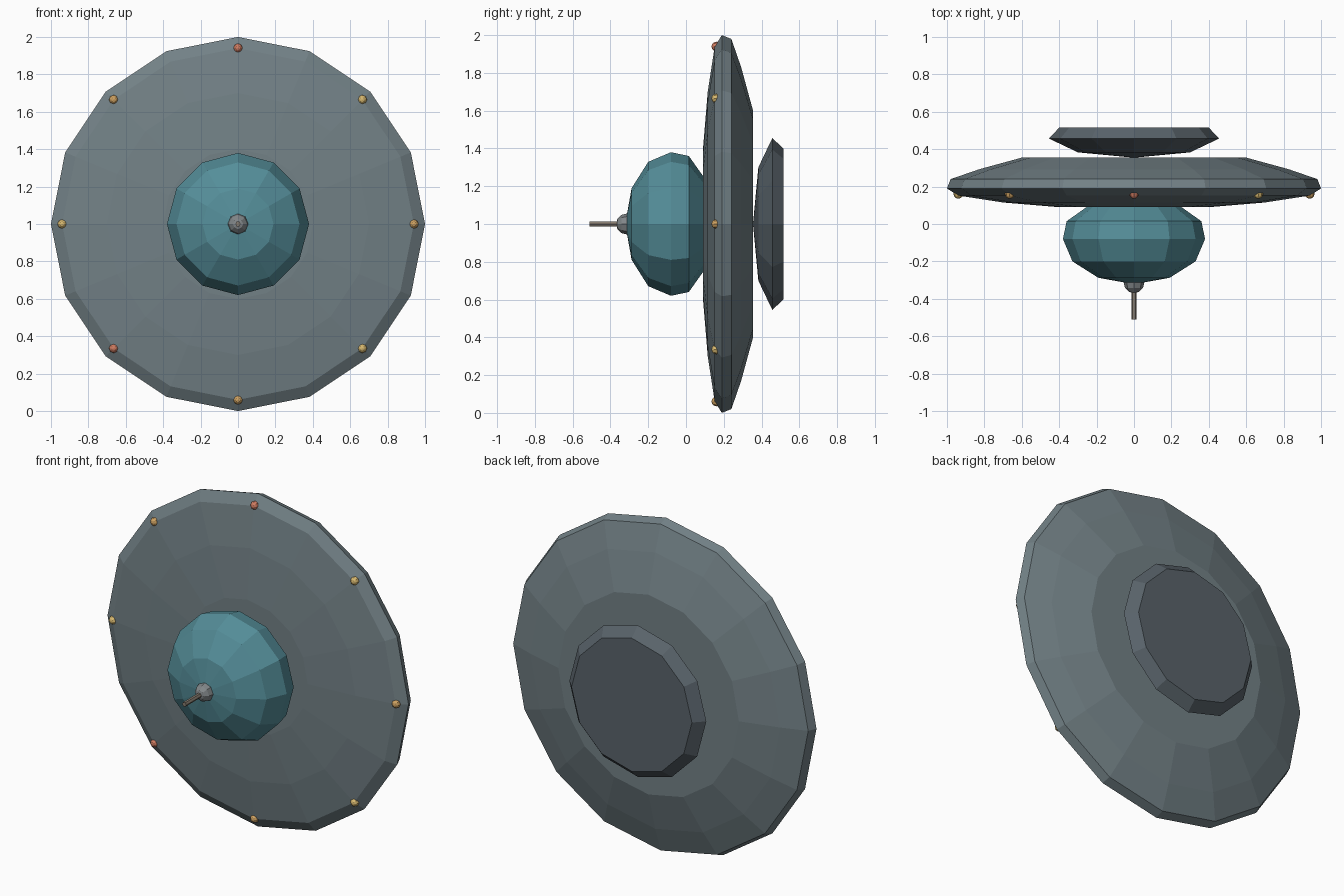
import bpy, bmesh, math
from mathutils import Matrix, Vector

if "Cube" in bpy.data.objects:
    bpy.data.objects.remove(bpy.data.objects["Cube"])

CENTRE = Vector((0, 0, 1))


def material(name, rgb):
    m = bpy.data.materials.new(name)
    m.diffuse_color = (*rgb, 1)
    m.use_nodes = True
    m.node_tree.nodes["Principled BSDF"].inputs["Base Color"].default_value = m.diffuse_color
    return m


def finish(name, bm, mat):
    bmesh.ops.recalc_face_normals(bm, faces=bm.faces)
    me = bpy.data.meshes.new(name)
    bm.to_mesh(me)
    bm.free()
    me.materials.append(mat)
    ob = bpy.data.objects.new(name, me)
    bpy.context.collection.objects.link(ob)
    return ob


def lathe(name, profile, sides, mat):
    """Spin (radius, y) points about the y axis through CENTRE; cap both ends."""
    bm = bmesh.new()
    rings = []
    for r, y in profile:
        rings.append([bm.verts.new(CENTRE + Vector((r * math.cos(a), y, r * math.sin(a))))
                      for a in (2 * math.pi * i / sides for i in range(sides))])
    for lo, hi in zip(rings, rings[1:]):
        for i in range(sides):
            j = (i + 1) % sides
            bm.faces.new((lo[i], lo[j], hi[j], hi[i]))
    bm.faces.new(rings[0])
    bm.faces.new(rings[-1])
    return finish(name, bm, mat)


def ball(name, location, radius, u, v, mat):
    bm = bmesh.new()
    bmesh.ops.create_uvsphere(bm, u_segments=u, v_segments=v, radius=radius)
    bm.transform(Matrix.Translation(location) @ Matrix.Rotation(math.pi / 2, 4, 'X'))
    return finish(name, bm, mat)


hull = material("hull_grey", (0.17, 0.22, 0.24))
dark = material("dark_grey", (0.10, 0.125, 0.145))
glass = material("teal_glass", (0.09, 0.27, 0.32))
metal = material("metal", (0.22, 0.24, 0.25))
rod = material("rod_brown", (0.24, 0.20, 0.16))
lamps = [material("lamp_orange", (0.62, 0.36, 0.12)),
         material("lamp_yellow", (0.68, 0.48, 0.16)),
         material("lamp_red", (0.62, 0.20, 0.12))]

# Main disc
lathe("saucer_disc", [(0.01, 0.09), (0.4, 0.09), (0.7, 0.115), (0.94, 0.152), (1.0, 0.19),
                      (0.98, 0.24), (0.83, 0.292), (0.6, 0.355), (0.01, 0.355)], 16, hull)

# Faceted cabin dome
dome = [(max(0.38 * math.cos(math.radians(a)), 0.01), -0.08 - 0.24 * math.sin(math.radians(a)))
        for a in (90, 60, 30, 0)]
lathe("cabin_dome", dome + [(0.36, 0.015), (0.24, 0.1)], 12, glass)

# Rear thruster plate
lathe("rear_plate", [(0.015, 0.356), (0.3, 0.383), (0.455, 0.457), (0.4, 0.515),
                     (0.015, 0.515)], 12, dark)

# Antenna
ball("antenna_base", CENTRE + Vector((0, -0.315, 0)), 0.055, 8, 6, metal)
lathe("antenna_rod", [(0.014, -0.51), (0.014, -0.33)], 6, rod)

# Rim lights
for i in range(8):
    a = i * math.pi / 4
    pos = CENTRE + Vector((0.94 * math.cos(a), 0.16, 0.94 * math.sin(a)))
    ball(f"rim_light_{i + 1}", pos, 0.025, 8, 6, lamps[i % 3])
